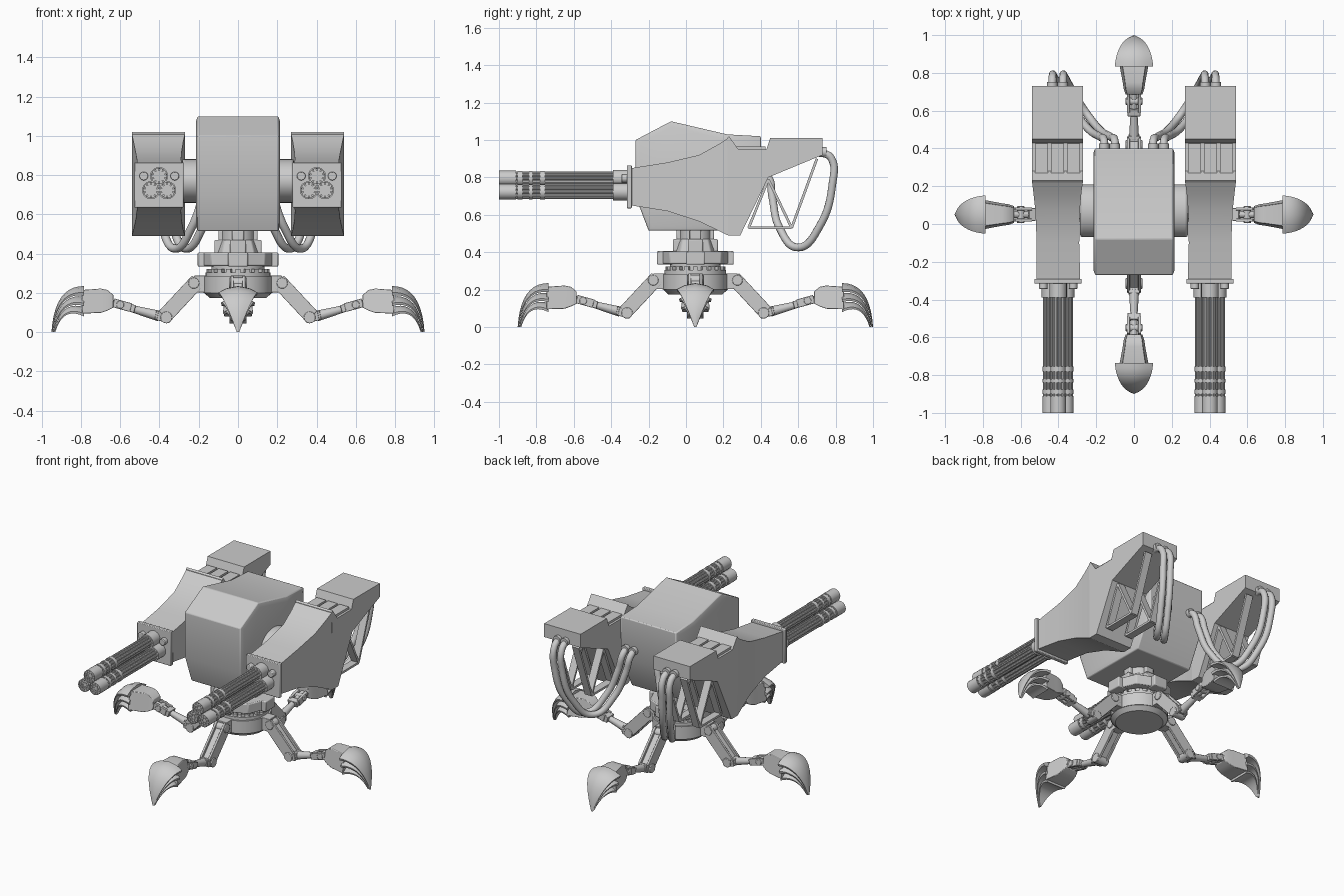
import bpy, bmesh, math
from mathutils import Vector as V, Matrix as M

if "Cube" in bpy.data.objects:
    bpy.data.objects.remove(bpy.data.objects["Cube"])

C = V((0, 0.05, 0))          # centre of the leg base


def cyl(bm, p, q, r, r2=None, n=16):
    p, q = V(p), V(q)
    m = M.Translation((p + q) / 2) @ (q - p).to_track_quat('Z', 'Y').to_matrix().to_4x4()
    bmesh.ops.create_cone(bm, cap_ends=True, segments=n, radius1=r, radius2=r if r2 is None else r2,
                          depth=(q - p).length, matrix=m)


def beam(bm, p, q, w, t):
    """Box from p to q, w wide sideways and t thick."""
    p, q = V(p), V(q)
    m = M.Translation((p + q) / 2) @ (q - p).to_track_quat('X', 'Z').to_matrix().to_4x4()
    bmesh.ops.create_cube(bm, size=1, matrix=m @ M.Diagonal(((q - p).length, w, t, 1)))


def box(bm, x0, x1, y0, y1, z0, z1):
    beam(bm, (x0, (y0 + y1) / 2, (z0 + z1) / 2), (x1, (y0 + y1) / 2, (z0 + z1) / 2), y1 - y0, z1 - z0)


def loft(bm, rings):
    vs = [[bm.verts.new(p) for p in r] for r in rings]
    for a, b in zip(vs, vs[1:]):
        for i in range(len(a)):
            j = (i + 1) % len(a)
            bm.faces.new((a[i], a[j], b[j], b[i]))
    return bm.faces.new(vs[0][::-1]), bm.faces.new(vs[-1])


def prism(bm, yz, x0, x1):
    return loft(bm, [[(x, y, z) for y, z in yz] for x in (x0, x1)])


def finish(name, bm, mirror=False, bevel=0):
    bmesh.ops.recalc_face_normals(bm, faces=bm.faces)
    me = bpy.data.meshes.new(name)
    bm.to_mesh(me)
    bm.free()
    ob = bpy.data.objects.new(name, me)
    bpy.context.collection.objects.link(ob)
    if bevel:
        b = ob.modifiers.new("bevel", 'BEVEL')
        b.width, b.segments, b.limit_method = bevel, 2, 'ANGLE'
    if mirror:
        ob.modifiers.new("mirror", 'MIRROR')
    return ob


# central body with raised side panels
bm = bmesh.new()
caps = prism(bm, [(-.27, 1.0), (-.08, 1.10), (.22, 1.03), (.40, 1.02), (.40, .75), (.28, .515),
                  (-.2, .515), (-.27, .7)], -.205, .205)
bmesh.ops.recalc_face_normals(bm, faces=bm.faces)
bmesh.ops.inset_individual(bm, faces=list(caps), thickness=.03, depth=.01)
finish("body", bm, bevel=.006)

# side hubs joining the gun pods
bm = bmesh.new()
cyl(bm, (.19, .07, .77), (.285, .07, .77), .14, n=32)
bmesh.ops.scale(bm, vec=(1, 1, .8), space=M.Translation((0, 0, -.77)), verts=bm.verts)
finish("side_hub", bm, True, .012)

# gun pod: flared front housing
bm = bmesh.new()
loft(bm, [[(a, y, lo), (b, y, lo), (b, y, hi), (a, y, hi)] for y, a, b, lo, hi in
          [(-.29, .285, .515, .65, .85), (-.1, .29, .515, .62, .88), (.07, .287, .522, .565, .92),
           (.17, .278, .533, .517, .975), (.225, .27, .54, .49, 1.01)]])
finish("pod_front", bm, True)

# gun pod: rear housing with notch and rib panels
bm = bmesh.new()
prism(bm, [(.225, .49), (.29, .49), (.44, .80), (.73, .92), (.73, 1.01), (.45, 1.01),
           (.43, .95), (.28, .95), (.23, 1.02), (.22, 1.01)], .27, .54)
for x in (.285, .37, .455):
    box(bm, x, x + .07, .24, .425, .94, .965)
finish("pod_rear", bm, True)

# muzzle plate, collar and bolts
bm = bmesh.new()
box(bm, .278, .528, -.315, -.29, .635, .865)
for x, z in ((.322, .795), (.48, .795)):
    cyl(bm, (x, -.345, z), (x, -.3, z), .022)
finish("muzzle_plate", bm, True, .004)

# triple fluted barrels
bm = bmesh.new()
for x, z in ((.402, .795), (.361, .723), (.443, .723)):
    cyl(bm, (x, -.99, z), (x, -.31, z), .029)
    cyl(bm, (x, -.39, z), (x, -.31, z), .046, n=20)
    for i in range(10):
        a = math.tau * i / 10
        fx, fz = x + .031 * math.cos(a), z + .031 * math.sin(a)
        cyl(bm, (fx, -.995, fz), (fx, -.36, fz), .008, n=8)
        if i < 6:
            a = math.tau * i / 6
            fx, fz = x + .016 * math.cos(a), z + .016 * math.sin(a)
            cyl(bm, (fx, -.995, fz), (fx, -.97, fz), .006, n=8)
    for y0, y1 in ((-.9, -.875), (-.84, -.82), (-.78, -.755)):
        cyl(bm, (x, y0, z), (x, y1, z), .0405, n=20)
    # open muzzle ring
    ring = [[(x + r * math.cos(math.tau * i / 20), y, z + r * math.sin(math.tau * i / 20))
             for i in range(20)] for r, y in ((.041, -.91), (.041, -1), (.036, -1), (.036, -.91))]
    loft(bm, ring)
finish("barrels", bm, True)

# truss under the rear housing
bm = bmesh.new()
for x in (.325, .475):
    pa, pb, pc, pd = (x, .44, .79), (x, .335, .53), (x, .565, .53), (x, .70, .90)
    for p, q in ((pa, pb), (pb, pc), (pc, pd), (pa, pc)):
        beam(bm, p, q, .05, .014)
finish("pod_truss", bm, True)

# hanging cables and their fittings
bm = bmesh.new()
for d in (-.028, .028):
    cyl(bm, (.405 + d, .71, .935), (.405 + d, .752, .935), .027)
    cyl(bm, (.13 + d, .39, .82), (.13 + d, .425, .82), .027)
    for s in (1, -1):
        cu = bpy.data.curves.new("cable", 'CURVE')
        cu.dimensions = '3D'
        cu.bevel_depth, cu.bevel_resolution, cu.resolution_u = .021, 3, 8
        pts = [(.405, .72, .935), (.403, .775, .905), (.398, .782, .76), (.36, .715, .54), (.29, .60, .425),
               (.21, .5, .53), (.15, .46, .70), (.13, .44, .80), (.13, .40, .82)]
        sp = cu.splines.new('BEZIER')
        sp.bezier_points.add(len(pts) - 1)
        for b, (x, y, z) in zip(sp.bezier_points, pts):
            b.co = (s * (x + d), y, z)
            b.handle_left_type = b.handle_right_type = 'AUTO'
        bpy.context.collection.objects.link(bpy.data.objects.new("cable", cu))
finish("cable_fittings", bm, True)

# round leg base with bolts
bm = bmesh.new()
cyl(bm, C + V((0, 0, .175)), C + V((0, 0, .20)), .145, .172, 40)
cyl(bm, C + V((0, 0, .20)), C + V((0, 0, .285)), .175, n=40)
cyl(bm, C + V((0, 0, .285)), C + V((0, 0, .305)), .165, n=40)
cyl(bm, C + V((0, 0, .30)), C + V((0, 0, .345)), .135, n=40)
for i in range(20):
    d = V((math.cos(math.tau * i / 20), math.sin(math.tau * i / 20), 0))
    beam(bm, C + d * .13 + V((0, 0, .312)), C + d * .16 + V((0, 0, .312)), .025, .022)
finish("leg_base", bm)

# swivel plate and neck
bm = bmesh.new()
cyl(bm, C + V((0, 0, .338)), C + V((0, 0, .405)), .195, n=8)
cyl(bm, C + V((0, 0, .40)), C + V((0, 0, .47)), .12, .095, 8)
cyl(bm, C + V((0, 0, .46)), C + V((0, 0, .53)), .085, n=16)
for i in range(4):
    d = V((math.cos(i * math.pi / 2), math.sin(i * math.pi / 2), 0))
    beam(bm, C + d * .1 + V((0, 0, .37)), C + d * .205 + V((0, 0, .37)), .1, .072)
    beam(bm, C + d * .03 + V((0, 0, .43)), C + d * .12 + V((0, 0, .43)), .08, .08)
    beam(bm, C + d * .02 + V((0, 0, .49)), C + d * .10 + V((0, 0, .49)), .06, .06)
finish("swivel_neck", bm, bevel=.006)

# one leg pointing along +x: hip, upper leg, knee, forearm, ankle
bm = bmesh.new()
beam(bm, (.14, 0, .245), (.225, 0, .245), .075, .085)
for y in (-.03, .03):
    beam(bm, (.205, y, .262), (.375, y, .08), .016, .078)
    beam(bm, (.345, y, .068), (.41, y, .083), .014, .045)
    beam(bm, (.545, y, .125), (.635, y, .15), .016, .045)
beam(bm, (.21, 0, .255), (.37, 0, .082), .046, .052)
cyl(bm, (.225, -.045, .25), (.225, .045, .25), .028)
cyl(bm, (.365, -.044, .075), (.365, .044, .075), .03)
cyl(bm, (.60, -.044, .14), (.60, .044, .14), .02)
beam(bm, (.39, 0, .082), (.42, 0, .088), .06, .045)
cyl(bm, (.40, 0, .082), (.56, 0, .125), .027, .017, 12)
beam(bm, (.525, 0, .118), (.56, 0, .128), .068, .04)
cyl(bm, (.56, 0, .13), (.69, 0, .16), .018, n=12)
# ankle block
loft(bm, [[(x, -w, lo), (x, w, lo), (x, w * .8, hi), (x, -w * .8, hi)] for x, w, lo, hi in
          [(.635, .045, .125, .19), (.665, .055, .11, .215), (.70, .06, .098, .222), (.795, .078, .095, .215)]])
leg = finish("leg", bm, bevel=.003)


# layered curved claw: three nested tapering shells
def bez(a, b, c, t):
    return V(a) * (1 - t) ** 2 + V(b) * 2 * t * (1 - t) + V(c) * t * t


bm = bmesh.new()
for k in range(3):
    rings = []
    for i in range(11):
        t = i / 10
        o = bez((.785, .235), (.935, .235), (.95, 0), t)
        n = bez((.785, .075), (.89, .13), (.93, 0), t)
        top, bot = o.lerp(n, k / 3), o.lerp(n, (k + .9) / 3)
        w = (.095 - .014 * k) * (1 - t ** 1.6) + .006
        mid, low = top.lerp(bot, .25), top.lerp(bot, .7)
        rings.append([(p.x, s * w, p.y) for p, s in ((top, 0), (mid, .6), (low, 1), (bot, .95),
                                                     (bot, -.95), (low, -1), (mid, -.6))])
    loft(bm, rings)
claw = finish("claw", bm)

# four legs around the base
for part in (leg, claw):
    for i in range(4):
        ob = part if i == 0 else part.copy()
        if i:
            bpy.context.collection.objects.link(ob)
        ob.location = C
        ob.rotation_euler.z = i * math.pi / 2

# smooth round parts, keep edges sharp
for ob in bpy.context.collection.objects:
    ob.select_set(ob.type == 'MESH')
bpy.context.view_layer.objects.active = claw
bpy.ops.object.shade_smooth_by_angle(angle=math.radians(30))
